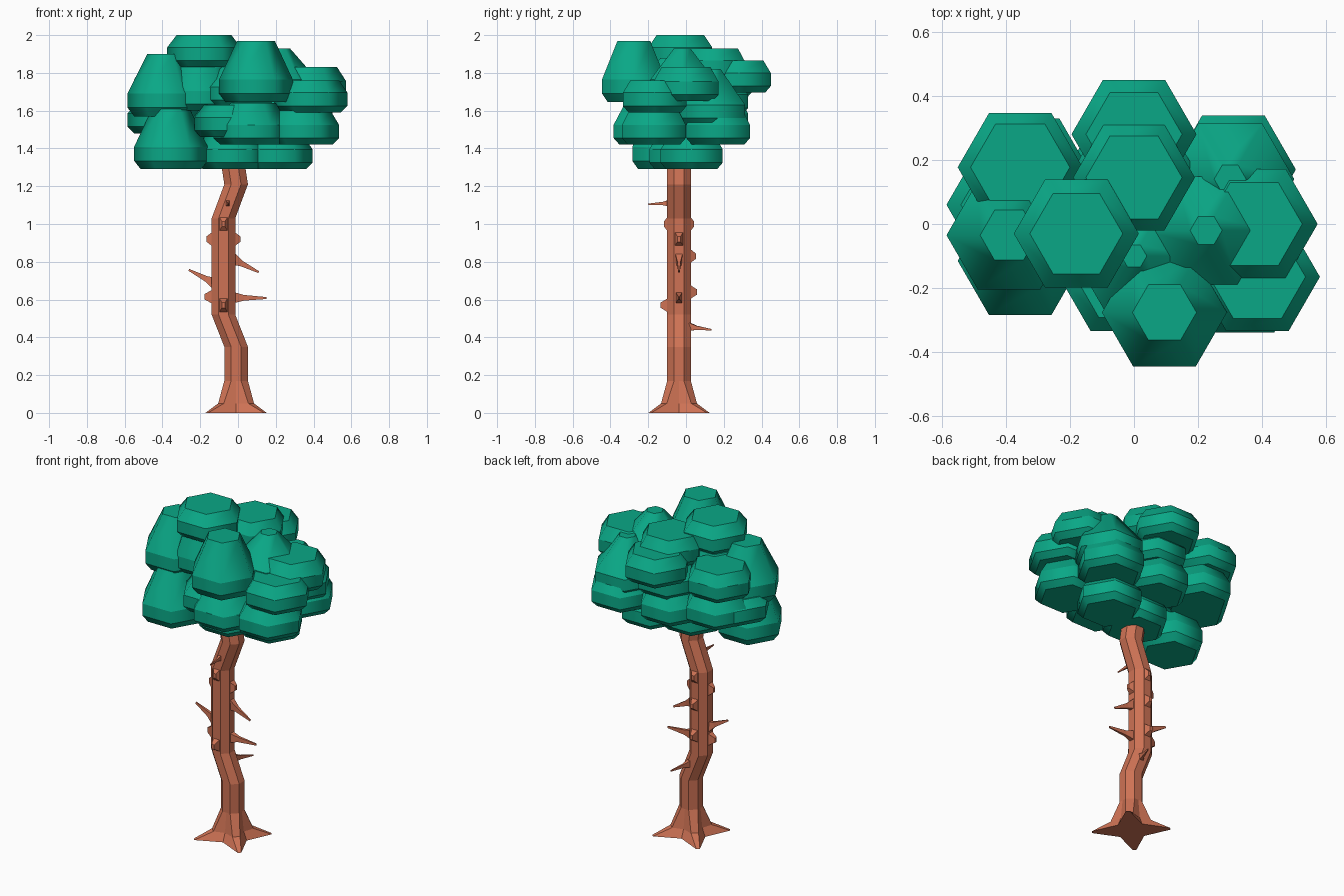
import bpy, bmesh, math
from mathutils import Vector


def material(name, rgb):
    m = bpy.data.materials.new(name)
    m.diffuse_color = (*rgb, 1)
    return m


BARK = material("bark", (0.62, 0.17, 0.09))
LEAF = material("leaf", (0.003, 0.39, 0.24))


def loft(name, rings, mat, round_sides=False):
    """Skin a list of equal-length point rings and cap both ends."""
    bm = bmesh.new()
    loops = [[bm.verts.new(p) for p in ring] for ring in rings]
    n = len(loops[0])
    for a, b in zip(loops, loops[1:]):
        for i in range(n):
            j = (i + 1) % n
            bm.faces.new((a[i], a[j], b[j], b[i])).smooth = round_sides
    bm.faces.new(loops[0][::-1])
    bm.faces.new(loops[-1])
    bmesh.ops.recalc_face_normals(bm, faces=bm.faces)
    if round_sides:                            # keep the horizontal rings crisp
        for e in bm.edges:
            e.smooth = abs(e.verts[0].co.z - e.verts[1].co.z) > 1e-5
    me = bpy.data.meshes.new(name)
    bm.to_mesh(me)
    bm.free()
    me.materials.append(mat)
    ob = bpy.data.objects.new(name, me)
    bpy.context.collection.objects.link(ob)
    return ob


# Trunk: octagon with a midpoint on each axis-facing side; diagonals flare into roots
TY = -0.037


def trunk_ring(x, z, mid=0.0625, a=0.0625, b=0.026):
    pts = []
    for k in range(4):
        c, s = round(math.cos(k * math.pi / 2)), round(math.sin(k * math.pi / 2))
        for u, v in ((mid, 0), (a, b), (b, a)):
            pts.append((x + u * c - v * s, TY + u * s + v * c, z))
    return pts


# the two diagonal corners of each quadrant are (a, b) and (b, a)
loft("trunk", [
    trunk_ring(-0.01, 0, 0.095, 0.162, 0.148),
    trunk_ring(-0.01, 0.05, 0.075, 0.095, 0.065),
    trunk_ring(-0.01, 0.17), trunk_ring(-0.01, 0.35),
    trunk_ring(-0.077, 0.52), trunk_ring(-0.077, 1.03),
    trunk_ring(-0.01, 1.21), trunk_ring(-0.03, 1.34)], BARK)


# Broken twigs: four-sided spikes with a flared foot
def twig(name, base, tip, r=0.03):
    base, tip = Vector(base), Vector(tip)
    d = tip - base
    side = d.cross(Vector((0, 0, 1))).normalized()
    up = side.cross(d).normalized()
    rings = []
    for t, k in ((-0.1, 1.1), (0.3, 0.5), (1, 0.17)):
        rings.append([base + d * t + (side * sx * 0.6 + up * sz) * r * k
                      for sx, sz in ((1, 1), (-1, 1), (-1, -1), (1, -1))])
    loft(name, rings, BARK)


for i, (b, t, r) in enumerate([
        ((-0.13, TY, 0.69), (-0.26, TY, 0.757), .03),
        ((-0.02, TY, 0.81), (0.11, TY, 0.745), .03),
        ((-0.02, TY, 0.61), (0.15, TY, 0.608), .03),
        ((-0.055, -0.09, 1.11), (-0.05, -0.20, 1.105), .018),
        ((-0.035, 0.02, 0.455), (0.01, 0.135, 0.44), .022)]):
    twig(f"twig_{i}", b, t, r)

# Knots: short blunt stubs (direction, centre x, height, length)
for i, (dx, dy, x, z, n) in enumerate([
        (-1, 0, -0.077, 0.615, 0.10), (-1, 0, -0.077, 0.92, 0.09),
        (1, 0, -0.077, 0.92, 0.09), (0, -1, -0.077, 0.57, 0.097),
        (0, 1, -0.077, 0.64, 0.095), (0, 1, -0.077, 0.83, 0.09),
        (0, 1, -0.077, 1.0, 0.08), (0, -1, -0.077, 1.0, 0.08)]):
    rings = []
    for d, r in ((0.061, 0.036), (n, 0.014)):
        c = Vector((x + dx * d, TY + dy * d, z))
        rings.append([c + Vector((-dy * u, dx * u, v)) * r
                      for u, v in ((.6, 1), (-.6, 1), (-.6, -1), (.6, -1))])
    loft(f"knot_{i}", rings, BARK)


# Leaf clumps: six-sided lumps with a vertical band, smooth around
def clump(name, x, y, r, top_r, z0, z3):
    h = z3 - z0
    prof = [(r * 0.82, z0), (r, z0 + max(0.035, h * 0.14)),
            (r, z0 + max(0.105, h * 0.37)), (top_r, z3)]
    loft(name, [[(x + q * math.cos(k * math.pi / 3), y + q * math.sin(k * math.pi / 3), z)
                 for k in range(6)] for q, z in prof], LEAF, True)


# x, y, radius, top radius, bottom z, top z
CLUMPS = [
    (-0.18, -0.03, .195, .145, 1.83, 2.00),    # crown
    (0.095, -0.276, .195, .10, 1.645, 1.97),   # tall front
    (0.00, 0.28, .195, .15, 1.695, 1.865),
    (0.00, 0.145, .19, .15, 1.76, 1.93),
    (-0.355, 0.177, .195, .155, 1.66, 1.83),
    (-0.39, -0.035, .195, .09, 1.57, 1.90),    # tall left
    (0.30, 0.14, .20, .05, 1.52, 1.82),        # back right
    (0.225, -0.02, .195, .05, 1.66, 1.93),     # peak right
    (0.375, 0.00, .198, .15, 1.65, 1.83),
    (0.385, -0.165, .195, .15, 1.59, 1.76),
    (0.34, -0.17, .195, .15, 1.42, 1.60),
    (0.31, 0.17, .195, .15, 1.42, 1.60),
    (0.205, 0.03, .19, .145, 1.29, 1.46),      # bottom right
    (-0.355, -0.115, .195, .10, 1.29, 1.61),   # bottom left
    (0.07, -0.21, .20, .13, 1.42, 1.64),
    (-0.04, -0.17, .19, .14, 1.46, 1.63),
    (-0.03, -0.03, .19, .14, 1.29, 1.47),
    (-0.39, 0.06, .195, .15, 1.48, 1.63),
    (-0.33, 0.16, .195, .15, 1.48, 1.66),
    (-0.02, 0.16, .195, .14, 1.42, 1.62),
    (0.00, 0.16, .195, .12, 1.58, 1.78),
    (0.00, -0.10, .19, .04, 1.62, 1.88),
    (-0.20, -0.01, .195, .15, 1.60, 1.84),
]
for i, c in enumerate(CLUMPS):
    clump(f"leaf_clump_{i:02d}", *c)
